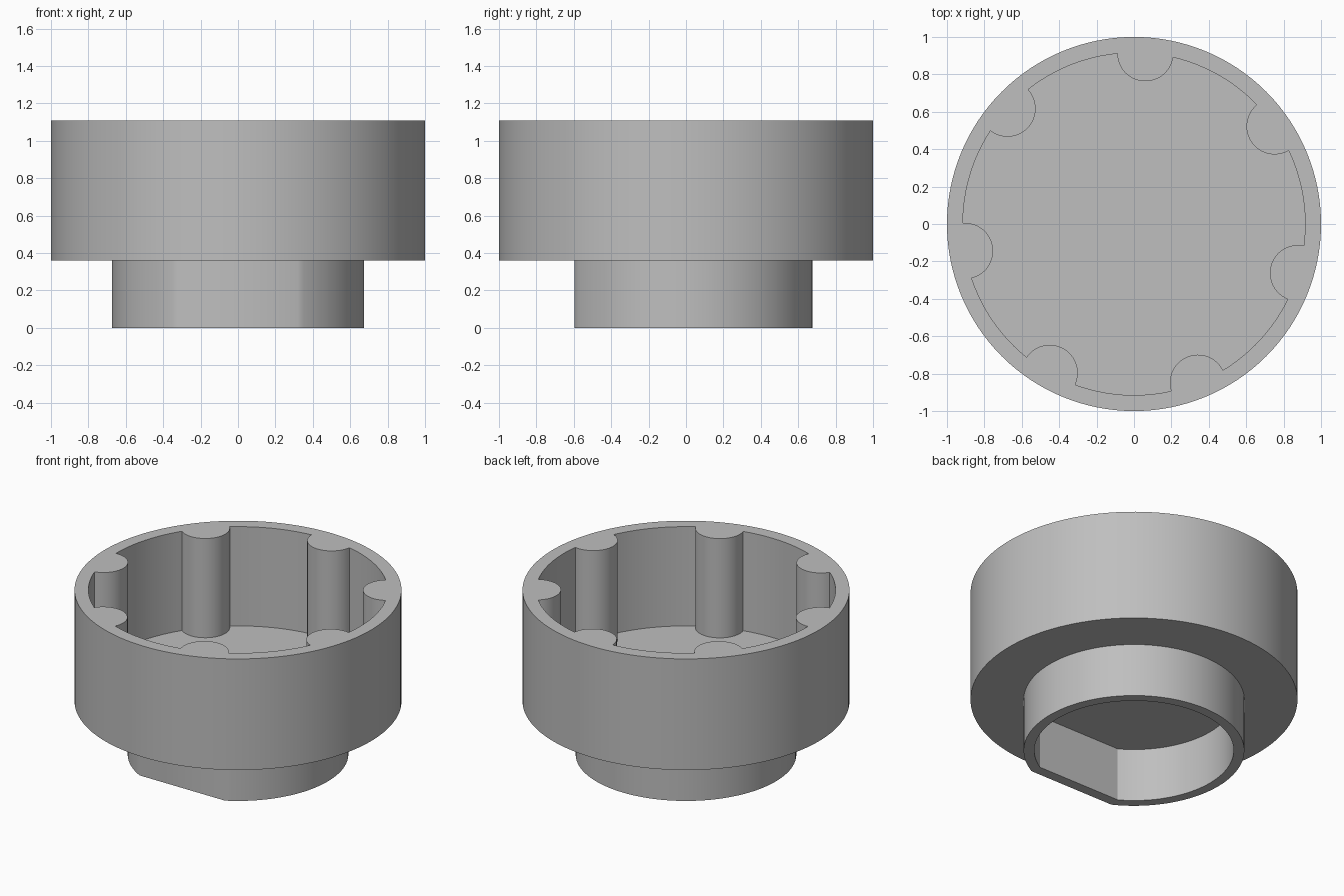
import bpy
import bmesh
from math import pi, cos, sin, asin, acos, radians

if "Cube" in bpy.data.objects:
    bpy.data.objects.remove(bpy.data.objects["Cube"])

BOTTOM, FLOOR, TOP = 0.36, 0.44, 1.11

# One plain grey for everything
GREY = (0.52, 0.52, 0.52, 1)
grey = bpy.data.materials.new("plain grey")
grey.use_nodes = True
grey.diffuse_color = GREY
grey.node_tree.nodes["Principled BSDF"].inputs["Base Color"].default_value = GREY


def arc(radius, start, end, steps, cx=0, cy=0):
    """Points along an arc, both ends included."""
    angles = [start + (end - start) * i / steps for i in range(steps + 1)]
    return [(cx + radius * cos(a), cy + radius * sin(a)) for a in angles]


def lobed_outline(radius, lobe, count, first):
    """Circle with round lobes standing inward from it."""
    points = []
    step = 2 * pi / count
    half = 2 * asin(lobe / 2 / radius)
    for i in range(count):
        a = first + i * step
        swing = pi / 2 + half / 2
        points += arc(lobe, a - swing, a - 2 * pi + swing, 24,
                      radius * cos(a), radius * sin(a))
        points += arc(radius, a + half, a + step - half, 12)[1:-1]
    return points


def d_outline(radius, flat):
    """Circle cut by a straight side at the front."""
    half = acos(flat / radius)
    return arc(radius, -pi / 2 + half, 1.5 * pi - half, 96)


def add_ring(bm, points, z):
    verts = [bm.verts.new((x, y, z)) for x, y in points]
    return verts, [bm.edges.new((verts[i - 1], verts[i])) for i in range(len(verts))]


def add_wall(bm, a, b):
    for i in range(len(a[0])):
        bm.faces.new((a[0][i - 1], a[0][i], b[0][i], b[0][i - 1]))


def add_cap(bm, *rings):
    edges = [e for ring in rings for e in ring[1]]
    bmesh.ops.triangle_fill(bm, use_beauty=True, use_dissolve=False, edges=edges)


def finish(bm, name):
    bmesh.ops.recalc_face_normals(bm, faces=bm.faces)
    mesh = bpy.data.meshes.new(name)
    bm.to_mesh(mesh)
    bm.free()
    mesh.materials.append(grey)
    obj = bpy.data.objects.new(name, mesh)
    bpy.context.collection.objects.link(obj)
    bpy.ops.object.select_all(action="DESELECT")
    obj.select_set(True)
    bpy.context.view_layer.objects.active = obj
    bpy.ops.object.shade_smooth_by_angle(angle=radians(30))


# Cup with seven inner lobes
circle = arc(1, 0, 2 * pi, 128)[:-1]
lobes = lobed_outline(0.915, 0.15, 7, radians(86.2))
bm = bmesh.new()
outer_low, outer_top = add_ring(bm, circle, BOTTOM), add_ring(bm, circle, TOP)
inner_top, inner_low = add_ring(bm, lobes, TOP), add_ring(bm, lobes, FLOOR)
add_wall(bm, outer_low, outer_top)
add_wall(bm, inner_top, inner_low)
add_cap(bm, outer_top, inner_top)
add_cap(bm, inner_low)
add_cap(bm, outer_low)
finish(bm, "cup")

# Hollow collar with a flat front, open against the underside of the cup
outside, inside = d_outline(0.675, 0.595), d_outline(0.61, 0.525)
bm = bmesh.new()
out_top, out_low = add_ring(bm, outside, BOTTOM), add_ring(bm, outside, 0)
in_low, in_top = add_ring(bm, inside, 0), add_ring(bm, inside, BOTTOM)
add_wall(bm, out_top, out_low)
add_wall(bm, in_low, in_top)
add_cap(bm, out_low, in_low)
finish(bm, "collar")
